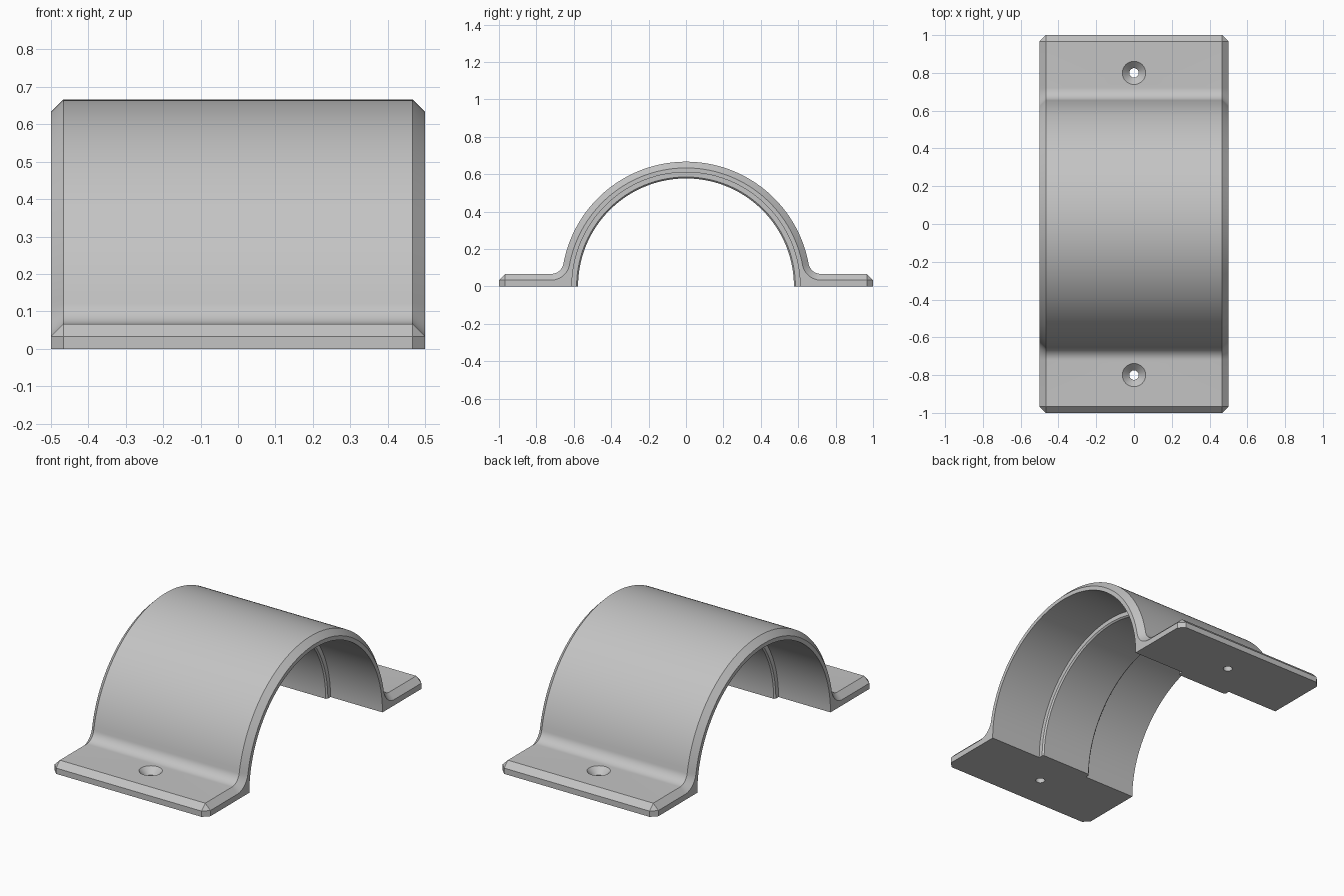
import bpy, bmesh, math

cube = bpy.data.objects.get("Cube")
if cube:
    bpy.data.objects.remove(cube, do_unlink=True)

HALF_LEN = 0.5          # half width of the saddle along x
R_OUT = 2 / 3           # outer arch radius
R_END = 0.61            # inner radius near the ends
R_BAND = 0.577          # inner radius of the gripping band
BAND = 1 / 6            # half width of the gripping band
THICK = 0.2 / 3         # flange thickness, also the fillet radius
CH = THICK / 2          # outer chamfer
LIP = 0.008             # small chamfer on the band
HOLE_Y = 0.8


def arc(cy, cz, r, a0, a1, n):
    steps = [a0 + (a1 - a0) * i / n for i in range(n + 1)]
    return [(cy + r * math.cos(a), cz + r * math.sin(a)) for a in steps]


def outer_profile(d):
    """Flange, fillet and arch outline, shrunk by d."""
    cz = 2 * THICK
    cy = math.sqrt((R_OUT + THICK) ** 2 - cz ** 2)
    lean = math.atan2(cz, cy)
    half = [(1 - d, 0), (1 - d, CH), (1 - CH, THICK - d)]
    half += arc(cy, cz, THICK + d, -math.pi / 2, lean - math.pi, 12)
    half += arc(0, 0, R_OUT - d, lean, math.pi / 2, 40)[1:]
    return half + [(-y, z) for y, z in reversed(half[:-1])]


def loft(bm, sections):
    """Skin a list of (x, profile) sections and return their vertex rows."""
    rows = [[bm.verts.new((x, y, z)) for y, z in p] for x, p in sections]
    for a, b in zip(rows, rows[1:]):
        for i in range(len(a) - 1):
            bm.faces.new((a[i], a[i + 1], b[i + 1], b[i]))
    return rows


metal = bpy.data.materials.new("grey_metal")
metal.use_nodes = True
grey = (0.55, 0.55, 0.55, 1)
metal.diffuse_color = grey
metal.node_tree.nodes["Principled BSDF"].inputs["Base Color"].default_value = grey


def make_object(name, bm):
    bmesh.ops.remove_doubles(bm, verts=bm.verts, dist=1e-5)
    bmesh.ops.recalc_face_normals(bm, faces=bm.faces)
    mesh = bpy.data.meshes.new(name)
    bm.to_mesh(mesh)
    bm.free()
    obj = bpy.data.objects.new(name, mesh)
    bpy.context.collection.objects.link(obj)
    mesh.materials.append(metal)
    return obj


# Saddle body: outer skin, stepped inner skin, end caps and flange undersides
bm = bmesh.new()
outer = loft(bm, [(x, outer_profile(d)) for x, d in (
    (-HALF_LEN, CH), (CH - HALF_LEN, 0), (HALF_LEN - CH, 0), (HALF_LEN, CH))])
side = [(HALF_LEN, R_END), (BAND, R_END), (BAND, R_BAND + LIP), (BAND - LIP, R_BAND)]
stations = [(-x, r) for x, r in side] + side[::-1]
inner = loft(bm, [(x, arc(0, 0, r, 0, math.pi, 88)) for x, r in stations])
for k in (0, -1):
    bm.faces.new(outer[k] + inner[k][::-1])
    bm.faces.new([row[k] for row in outer] + [row[k] for row in reversed(inner)])
saddle = make_object("pipe_saddle", bm)

# Countersunk screw holes through both flanges
bm = bmesh.new()
rings = []
for r, z in ((0.025, -0.1), (0.025, 0.03), (0.0617, THICK), (0.0617, 0.1)):
    rings.append((r, z))
for sign in (-1, 1):
    rows = []
    for r, z in rings:
        rows.append([bm.verts.new((px, sign * HOLE_Y + py, z))
                     for px, py in arc(0, 0, r, 0, math.tau, 32)[:-1]])
    for a, b in zip(rows, rows[1:]):
        for i in range(len(a)):
            j = (i + 1) % len(a)
            bm.faces.new((a[i], a[j], b[j], b[i]))
    bm.faces.new(rows[0])
    bm.faces.new(rows[-1])
cutter = make_object("screw_hole_cutter", bm)
cutter.hide_render = True

cut = saddle.modifiers.new("screw_holes", "BOOLEAN")
cut.operation = "DIFFERENCE"
cut.solver = "EXACT"
cut.object = cutter
bpy.ops.object.select_all(action="DESELECT")
saddle.select_set(True)
bpy.context.view_layer.objects.active = saddle
bpy.ops.object.modifier_apply(modifier=cut.name)
bpy.data.objects.remove(cutter, do_unlink=True)

# Smooth arch with crisp chamfers
bpy.ops.object.shade_smooth_by_angle(angle=math.radians(30))
